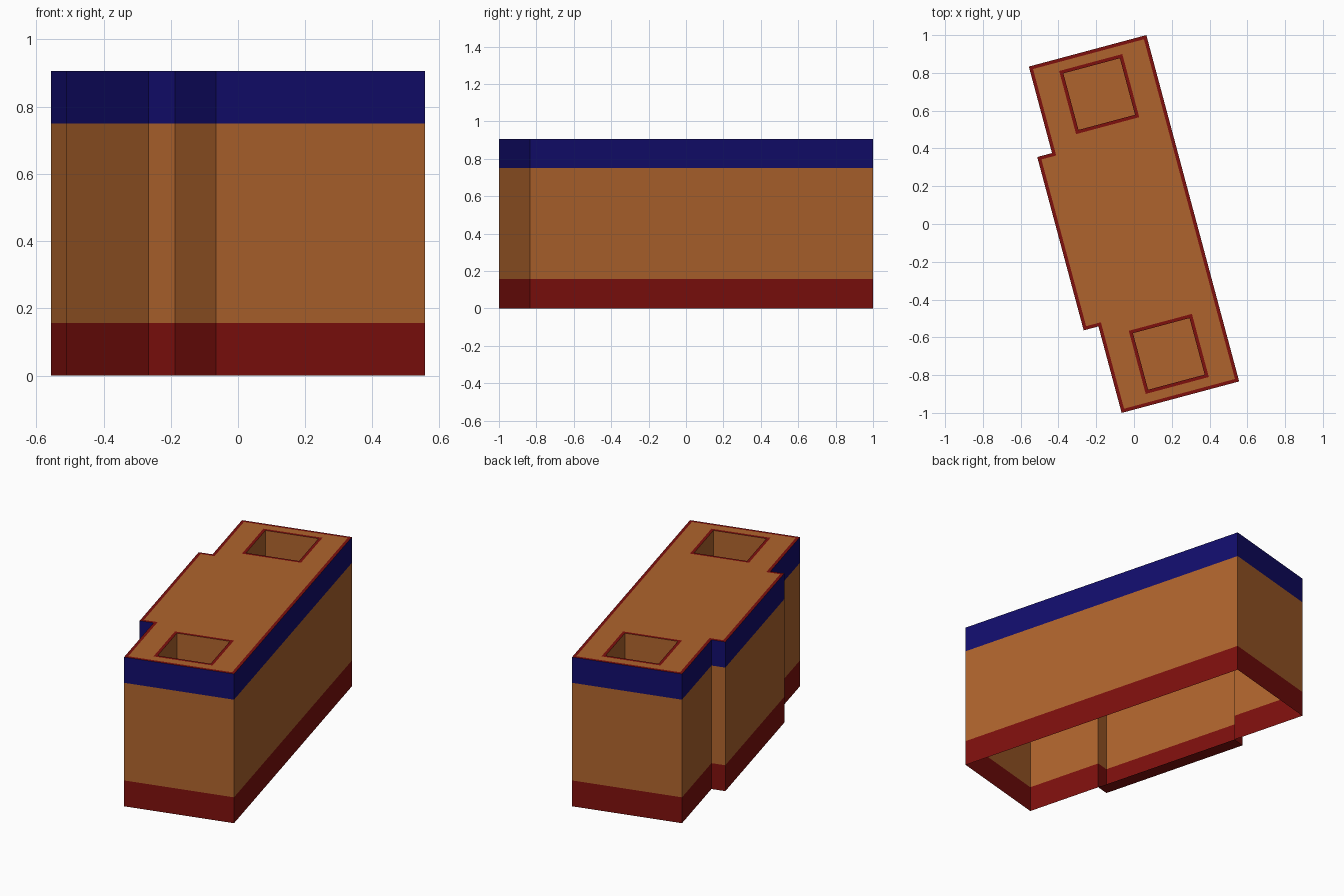
import bpy, bmesh
from mathutils import Matrix, Vector
from math import radians

if "Cube" in bpy.data.objects:
    bpy.data.objects.remove(bpy.data.objects["Cube"])

TURN = Matrix.Rotation(radians(15), 3, 'Z')
HW, HL = 0.322, 0.949            # half width and half length of the block
BAY_X, BAY_Y = 0.403, 0.475      # side bay reach and half length
Z_BASE, Z_WALL, TOP = 0.157, 0.75, 0.906
RIM, PIT_DEPTH = 0.018, 0.3


def material(name, color):
    m = bpy.data.materials.new(name)
    m.diffuse_color = (*color, 1)
    m.use_nodes = True
    m.node_tree.nodes["Principled BSDF"].inputs["Base Color"].default_value = m.diffuse_color
    return m


BROWN = material("brown", (0.43, 0.127, 0.026))
RED = material("dark_red", (0.21, 0.005, 0.004))
BLUE = material("navy", (0.006, 0.004, 0.15))


def plan(d=0.0):
    """Counter-clockwise outline, shrunk by d."""
    w, l, bx, by = HW - d, HL - d, BAY_X - d, BAY_Y - d
    return [(w, -l), (w, l), (-w, l), (-w, by), (-bx, by), (-bx, -by), (-w, -by), (-w, -l)]


def square(cy, h):
    return [(-h, cy - h), (h, cy - h), (h, cy + h), (-h, cy + h)]


def ring(bm, loop, z):
    return [bm.verts.new(TURN @ Vector((x, y, z))) for x, y in loop]


def strip(bm, loop_a, za, loop_b, zb):
    a, b = ring(bm, loop_a, za), ring(bm, loop_b, zb)
    for i in range(len(a)):
        j = (i + 1) % len(a)
        bm.faces.new((a[i], a[j], b[j], b[i]))
    return b


def finish(name, bm, mat):
    me = bpy.data.meshes.new(name)
    bm.to_mesh(me)
    bm.free()
    me.materials.append(mat)
    ob = bpy.data.objects.new(name, me)
    bpy.context.collection.objects.link(ob)


# Wall bands, open underneath
for name, z0, z1, mat in (("foundation", 0, Z_BASE, RED),
                          ("walls", Z_BASE, Z_WALL, BROWN),
                          ("top_band", Z_WALL, TOP, BLUE)):
    bm = bmesh.new()
    strip(bm, plan(), z0, plan(), z1)
    if name == "foundation":     # underside of the side bay
        under = [(-HW, -BAY_Y), (-BAY_X, -BAY_Y), (-BAY_X, BAY_Y), (-HW, BAY_Y)]
        bm.faces.new(ring(bm, under, 0))
    bmesh.ops.remove_doubles(bm, verts=bm.verts, dist=1e-5)
    finish(name, bm, mat)

# Red rim around the roof edge
bm = bmesh.new()
strip(bm, plan(), TOP, plan(RIM), TOP)
finish("roof_rim", bm, RED)

# Two square pits in the roof, each with a red frame
HALF = 0.173
PITS = (("front", -0.712), ("back", 0.712))
for side, cy in PITS:
    outer, inner = square(cy, HALF), square(cy, HALF - RIM)
    bm = bmesh.new()
    strip(bm, outer, TOP, inner, TOP)
    finish(side + "_pit_frame", bm, RED)
    bm = bmesh.new()
    bm.faces.new(strip(bm, inner, TOP, inner, TOP - PIT_DEPTH))
    finish(side + "_pit", bm, BROWN)

# Roof deck filled around the pits
bm = bmesh.new()
for loop in [plan(RIM)] + [square(cy, HALF) for _, cy in PITS]:
    vs = ring(bm, loop, TOP)
    for i in range(len(vs)):
        bm.edges.new((vs[i - 1], vs[i]))
bmesh.ops.triangle_fill(bm, edges=bm.edges[:], use_beauty=True, normal=(0, 0, 1))
for f in bm.faces:
    f.normal_update()
    if f.normal.z < 0:
        f.normal_flip()
finish("roof_deck", bm, BROWN)
